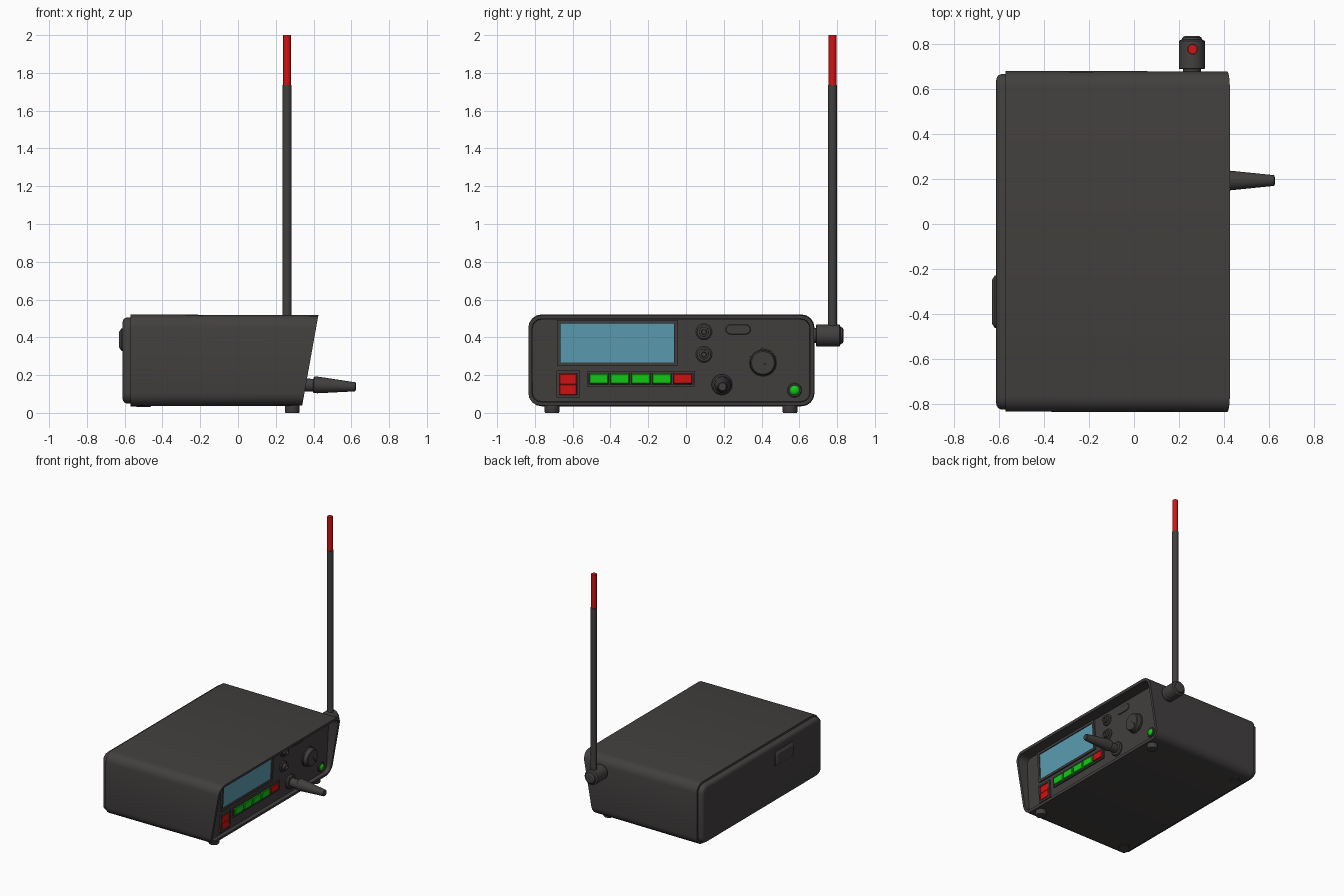
import bpy, bmesh, math
from mathutils import Vector, Matrix

if "Cube" in bpy.data.objects:
    bpy.data.objects.remove(bpy.data.objects["Cube"])


def material(name, rgb):
    m = bpy.data.materials.new(name)
    m.diffuse_color = (*rgb, 1)
    m.use_nodes = True
    m.node_tree.nodes["Principled BSDF"].inputs["Base Color"].default_value = m.diffuse_color
    return m


GREY = material("charcoal grey", (0.055, 0.05, 0.049))
RED = material("signal red", (0.65, 0.006, 0.006))
GREEN = material("bright green", (0.006, 0.6, 0.008))
BLUE = material("screen blue", (0.105, 0.34, 0.45))


def finish(bm, name, mat, smooth=30):
    bmesh.ops.recalc_face_normals(bm, faces=bm.faces[:])
    me = bpy.data.meshes.new(name)
    bm.to_mesh(me)
    bm.free()
    me.materials.append(mat)
    ob = bpy.data.objects.new(name, me)
    bpy.context.collection.objects.link(ob)
    if smooth:
        bpy.ops.object.select_all(action='DESELECT')
        ob.select_set(True)
        bpy.context.view_layer.objects.active = ob
        bpy.ops.object.shade_smooth_by_angle(angle=math.radians(smooth))
    return ob


def rounded_rect(a0, a1, b0, b1, r, seg=4):
    pts = []
    corners = [(a1 - r, b1 - r), (a0 + r, b1 - r), (a0 + r, b0 + r), (a1 - r, b0 + r)]
    for k, (ca, cb) in enumerate(corners):
        for i in range(seg + 1):
            t = math.pi / 2 * (k + i / seg)
            pts.append((ca + r * math.cos(t), cb + r * math.sin(t)))
    return pts


def loft(name, rings, mat, smooth=30):
    bm = bmesh.new()
    loops = [[bm.verts.new(p) for p in ring] for ring in rings]
    n = len(loops[0])
    for a, b in zip(loops, loops[1:]):
        for i in range(n):
            bm.faces.new((a[i], a[(i + 1) % n], b[(i + 1) % n], b[i]))
    bm.faces.new(loops[0])
    bm.faces.new(loops[-1])
    return finish(bm, name, mat, smooth)


def lathe(name, profile, origin, axis, mat, seg=24):
    """profile: (radius, distance along axis)"""
    q = Vector(axis).to_track_quat('Z', 'Y')
    rings = []
    for r, d in profile:
        rings.append([Vector(origin) + q @ Vector((r * math.cos(2 * math.pi * i / seg),
                      r * math.sin(2 * math.pi * i / seg), d)) for i in range(seg)])
    return loft(name, rings, mat)


def front_x(z):
    return 0.34 + 0.179 * (z - 0.04)


def panel_x(z):
    return 0.31 + 0.05 * z


NORMAL = Vector((1, 0, -0.05)).normalized()


def on_panel(y, z, d=0.0):
    return Vector((panel_x(z), y, z)) + NORMAL * d


def plate(name, y0, y1, z0, z1, d, mat, r=0.004, edge=0.0, base=-0.005):
    """Rounded plate on the control panel with an optional bevelled edge"""
    rings = []
    steps = [(0, base), (0, d - edge)] + ([(edge, d)] if edge else [])
    for ins, h in steps:
        pts = rounded_rect(y0 + ins, y1 - ins, z0 + ins, z1 - ins, max(r - ins, 0.001), 5)
        rings.append([on_panel(y, z, h) for y, z in pts])
    return loft(name, rings, mat)


def bezel(name, y0, y1, z0, z1, w, h):
    """Raised rim made of four bars"""
    plate(name + "_bottom", y0, y1, z0, z0 + w, h, GREY)
    plate(name + "_top", y0, y1, z1 - w, z1, h, GREY)
    plate(name + "_left", y0, y0 + w, z0, z1, h, GREY)
    plate(name + "_right", y1 - w, y1, z0, z1, h, GREY)


# Case: rounded shell with slanted hood and recessed control panel
def shell_ring(fx, ins, y0=-0.835, y1=0.677, z0=0.038, z1=0.517):
    pts = rounded_rect(y0 + ins, y1 - ins, z0 + ins, z1 - ins, 0.068 - ins)
    return [Vector((fx(z), y, z)) for y, z in pts]


loft("case_shell", [
    shell_ring(lambda z: -0.57, 0.02),
    shell_ring(lambda z: -0.57, 0.0, -0.833, 0.68, 0.035, 0.521),
    shell_ring(front_x, 0.0),
    shell_ring(front_x, 0.02),
    shell_ring(panel_x, 0.023)], GREY)

# Back cover with softened rim
loft("back_cover", [shell_ring(lambda z, x=x: x, i) for x, i in
     ((-0.56, 0.012), (-0.59, 0.012), (-0.602, 0.017), (-0.609, 0.027), (-0.612, 0.04))], GREY, 40)
loft("back_latch", [[Vector((x, y, z)) for y, z in
     rounded_rect(-0.465 + i, -0.225 - i, 0.325 + i, 0.45 - i, 0.03 - i)]
     for x, i in ((-0.60, 0), (-0.618, 0.004), (-0.63, 0.022))], GREY)

# Feet: tall at the front, flat pads at the rear
for side, y in (("left", -0.71), ("right", 0.55)):
    lathe("front_foot_" + side, [(0.036, 0), (0.039, 0.006), (0.039, 0.045)],
          (0.287, y, 0), (0, 0, 1), GREY)
    lathe("rear_foot_" + side, [(0.034, 0), (0.039, 0.004), (0.039, 0.02)],
          (-0.5, y, 0.03), (0, 0, 1), GREY)

# Display
bezel("display_bezel", -0.683, -0.045, 0.25, 0.492, 0.018, 0.012)
plate("display_screen", -0.665, -0.062, 0.267, 0.475, 0.004, BLUE)

# Rocker power switch, two tilted halves
bezel("switch_bezel", -0.685, -0.563, 0.08, 0.224, 0.014, 0.012)
plate("power_switch_lower", -0.669, -0.579, 0.096, 0.151, 0.014, RED, edge=0.003)
plate("power_switch_upper", -0.669, -0.579, 0.151, 0.208, 0.010, RED, edge=0.003)

# Button row
bezel("button_bezel", -0.525, 0.047, 0.14, 0.22, 0.011, 0.010)
for i in range(5):
    y = -0.511 + i * 0.111
    plate("push_button_%d" % (i + 1), y, y + 0.1, 0.154, 0.209, 0.018,
          RED if i == 4 else GREEN, edge=0.004)

# Two sockets
for name, z in (("upper", 0.43), ("lower", 0.31)):
    lathe("socket_" + name, [(0.043, -0.005), (0.043, 0.006), (0.036, 0.012), (0.026, 0.012),
          (0.026, 0.03), (0.02, 0.034), (0.014, 0.034), (0.012, 0.015)],
          on_panel(0.095, z), NORMAL, GREY)

# Pill-shaped port
plate("port_rim", 0.21, 0.342, 0.416, 0.468, 0.006, GREY, r=0.025, edge=0.003)

# Dial with pointer ridge
lathe("dial", [(0.076, -0.005), (0.076, 0.008), (0.07, 0.012), (0.066, 0.04), (0.06, 0.045)],
      on_panel(0.407, 0.267), NORMAL, GREY, 32)
pointer = []
t = Vector((0, 0.7, -0.72))
s = NORMAL.cross(t)
for d in (0.04, 0.05):
    c = on_panel(0.407, 0.267, d)
    pointer.append([c + t * a + s * b for a, b in
                    ((0, -0.004), (0.058, -0.004), (0.058, 0.004), (0, 0.004))])
loft("dial_pointer", pointer, GREY, 0)

# Indicator lamp
lathe("lamp_rim", [(0.038, -0.005), (0.038, 0.007), (0.034, 0.011), (0.026, 0.011)],
      on_panel(0.575, 0.12), NORMAL, GREY)
lathe("indicator_lamp", [(0.026, 0), (0.026, 0.013), (0.02, 0.02), (0.009, 0.024)],
      on_panel(0.575, 0.12), NORMAL, GREEN)

# Control stick
lathe("stick_base", [(0.055, -0.005), (0.055, 0.01), (0.048, 0.018), (0.034, 0.02), (0.034, 0.085)],
      on_panel(0.19, 0.15), NORMAL, GREY)
lathe("control_stick", [(0.036, 0.08), (0.044, 0.085), (0.044, 0.105), (0.024, 0.303), (0.02, 0.307)],
      on_panel(0.193, 0.153), NORMAL, GREY)

# Antenna: pivot on the side of the case, rod and red tip
lathe("antenna_neck", [(0.04, 0.67), (0.04, 0.70)], (0.257, 0, 0.41), (0, 1, 0), GREY)
lathe("antenna_pivot", [(0.055, 0.688), (0.058, 0.691), (0.058, 0.812), (0.05, 0.817), (0.045, 0.819),
      (0.042, 0.828), (0.03, 0.835)], (0.257, 0, 0.41), (0, 1, 0), GREY)
lathe("antenna_rod", [(0.024, 0.42), (0.024, 1.735)], (0.26, 0.776, 0), (0, 0, 1), GREY, 16)
lathe("antenna_tip", [(0.021, 1.73), (0.021, 2.0)], (0.26, 0.776, 0), (0, 0, 1), RED, 16)
